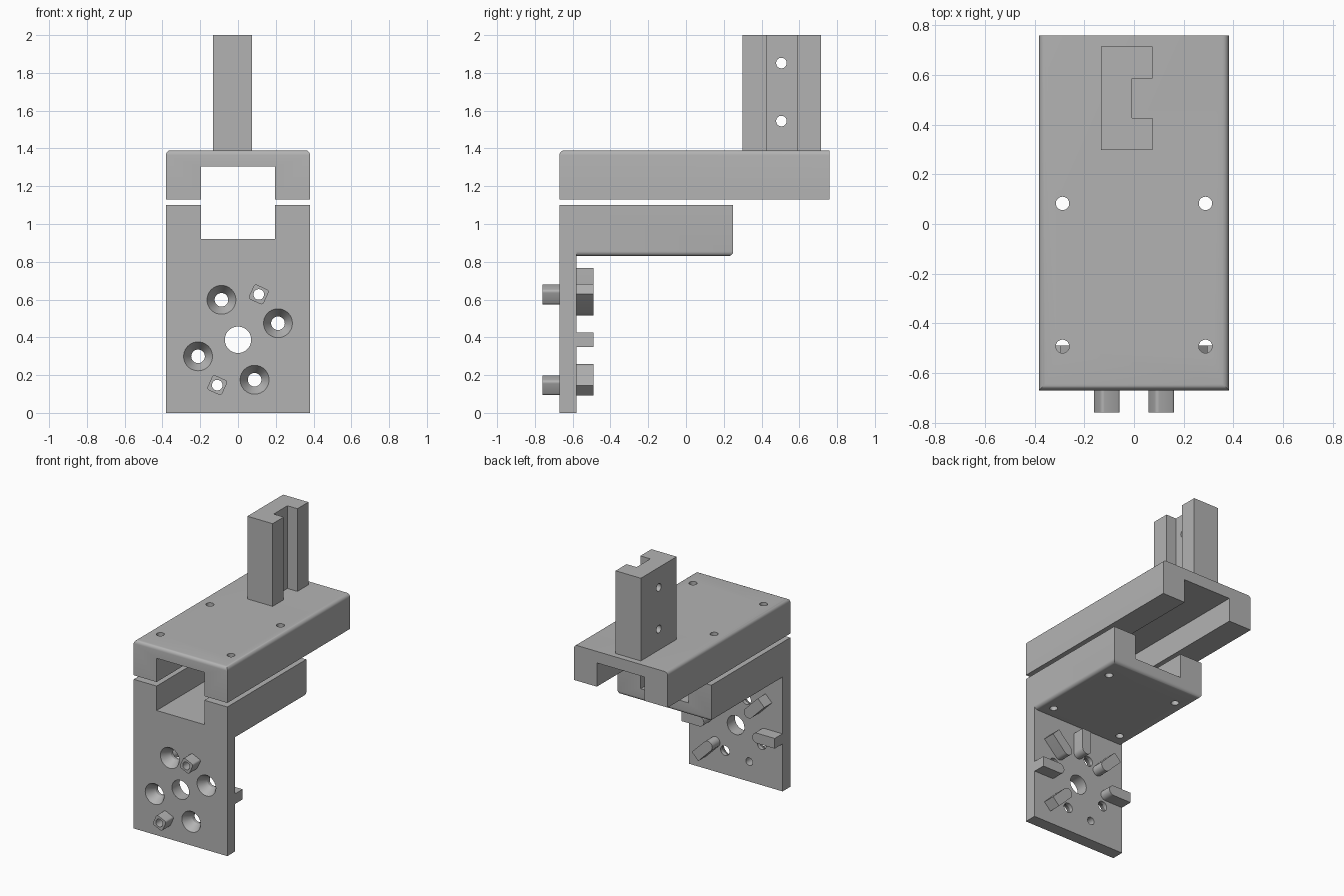
import bpy, bmesh, math
from mathutils import Matrix, Vector

cube = bpy.data.objects.get("Cube")
if cube:
    bpy.data.objects.remove(cube, do_unlink=True)

grey = bpy.data.materials.new("plain_grey")
grey.use_nodes = True
COLOUR = (0.45, 0.45, 0.45, 1)
grey.diffuse_color = COLOUR
grey.node_tree.nodes["Principled BSDF"].inputs["Base Color"].default_value = COLOUR


def finish(name, bm):
    bmesh.ops.recalc_face_normals(bm, faces=bm.faces)
    mesh = bpy.data.meshes.new(name)
    bm.to_mesh(mesh)
    bm.free()
    mesh.materials.append(grey)
    obj = bpy.data.objects.new(name, mesh)
    bpy.context.collection.objects.link(obj)
    return obj


def prism(name, points, axis, lo, hi, bevel=None, radius=0.025, segments=5):
    """Extrude a 2D outline along an axis; round the edges the bevel rule picks."""
    place = {"X": lambda a, b, d: (d, a, b),
             "Y": lambda a, b, d: (a, d, b),
             "Z": lambda a, b, d: (a, b, d)}[axis]
    bm = bmesh.new()
    face = bm.faces.new([bm.verts.new(place(a, b, lo)) for a, b in points])
    ext = bmesh.ops.extrude_face_region(bm, geom=[face])
    moved = [v for v in ext["geom"] if isinstance(v, bmesh.types.BMVert)]
    bmesh.ops.translate(bm, verts=moved, vec=Vector(place(0, 0, hi - lo)))
    bmesh.ops.recalc_face_normals(bm, faces=bm.faces)
    if bevel:
        edges = [e for e in bm.edges if bevel(e.verts[0].co, e.verts[1].co)]
        bmesh.ops.bevel(bm, geom=edges, offset=radius, segments=segments,
                        profile=0.5, affect="EDGES")
    return finish(name, bm)


def cylinder(axis, centre, r1, depth, r2=None):
    """Cutter centred on a point; r1 is the end at the low side of the axis."""
    turn = {"X": Matrix.Rotation(math.pi / 2, 4, "Y"),
            "Y": Matrix.Rotation(-math.pi / 2, 4, "X"),
            "Z": Matrix.Identity(4)}[axis]
    bm = bmesh.new()
    bmesh.ops.create_cone(bm, cap_ends=True, segments=40, radius1=r1,
                          radius2=r1 if r2 is None else r2, depth=depth,
                          matrix=Matrix.Translation(centre) @ turn)
    return finish("cutter", bm)


def combine(obj, other, operation="DIFFERENCE"):
    mod = obj.modifiers.new("combine", "BOOLEAN")
    mod.operation, mod.solver, mod.object = operation, "EXACT", other
    bpy.ops.object.select_all(action="DESELECT")
    bpy.context.view_layer.objects.active = obj
    obj.select_set(True)
    bpy.ops.object.modifier_apply(modifier=mod.name)
    bpy.data.objects.remove(other, do_unlink=True)


def smooth(obj):
    bpy.ops.object.select_all(action="DESELECT")
    bpy.context.view_layer.objects.active = obj
    obj.select_set(True)
    bpy.ops.object.shade_smooth_by_angle(angle=math.radians(30))


W, SLOT = 0.382, 0.195          # half widths of the body and of the channel
FRONT, PLATE_BACK = -0.67, -0.58


def channel(outer, floor, rim):
    return [(-W, outer), (W, outer), (W, rim), (SLOT, rim),
            (SLOT, floor), (-SLOT, floor), (-SLOT, rim), (-W, rim)]


def rounded_at(z, sharp_y):
    """Pick edges at height z, leaving the one at sharp_y alone."""
    def rule(a, b):
        level = abs(a.z - z) < 1e-4 and abs(b.z - z) < 1e-4
        return level and not (abs(a.y - sharp_y) < 1e-4 and abs(b.y - sharp_y) < 1e-4)
    return rule


# Upper and lower channel blocks, and the upright plate joined to the lower one
upper = prism("upper_channel", channel(1.39, 1.305, 1.13), "Y", FRONT, 0.76,
              rounded_at(1.39, 0.76))
bracket = prism("lower_bracket", channel(0, 0.92, 1.10), "Y", FRONT, PLATE_BACK)
shelf = prism("shelf", channel(0.83, 0.92, 1.10), "Y", -0.62, 0.25,
              rounded_at(0.83, -0.62))
combine(bracket, shelf, "UNION")

# Screw holes through both blocks
for x in (-0.288, 0.288):
    for y in (-0.493, 0.083):
        combine(upper, cylinder("Z", (x, y, 1.3), 0.027, 0.6))
        combine(bracket, cylinder("Z", (x, y, 0.95), 0.027, 0.6))

# Round hole pattern in the upright plate
HUB = 0.387


def polar(r, degrees, y):
    a = math.radians(degrees)
    return Vector((r * math.cos(a), y, HUB + r * math.sin(a)))


combine(bracket, cylinder("Y", (0, -0.62, HUB), 0.07, 0.3))
for k in range(4):
    angle = 22.5 + 90 * k
    combine(bracket, cylinder("Y", polar(0.229, angle, -0.62), 0.036, 0.3))
    combine(bracket, cylinder("Y", polar(0.229, angle, -0.65), 0.092, 0.09, 0.036))

# Square hollow pegs on the front
for name, angle in (("upper_peg", 65.4), ("lower_peg", 245.4)):
    centre = polar(0.264, angle, -0.65)
    corners = [polar(0.0605, angle + 45 + 90 * k, 0) for k in range(4)]
    outline = [(centre.x + c.x, centre.z + c.z - HUB) for c in corners]
    peg = prism(name, outline, "Y", -0.76, FRONT,
                lambda a, b: abs(a.y - b.y) > 0.05, 0.014, 4)
    for part in (peg, bracket):
        combine(part, cylinder("Y", centre, 0.028, 0.4))
    smooth(peg)

# Radial ribs with a round inner end on the back of the plate
HALF, INNER, OUTER = 0.0375, 0.235, 0.381
local = [(OUTER, -HALF), (OUTER, HALF)]
for k in range(13):
    t = math.pi / 2 + math.pi * k / 12
    local.append((INNER + HALF * math.cos(t), HALF * math.sin(t)))
for i, degrees in enumerate((-45, 0, 45, 90, 135, 180)):
    c, s = math.cos(math.radians(degrees)), math.sin(math.radians(degrees))
    outline = [(u * c - v * s, HUB + u * s + v * c) for u, v in local]
    smooth(prism(f"rib_{i + 1}", outline, "Y", PLATE_BACK, -0.49))

# Upright post with a groove on its left side and two cross holes
post = prism("post", [(-0.132, 0.298), (0.074, 0.298), (0.074, 0.427), (-0.008, 0.427),
                      (-0.008, 0.587), (0.074, 0.587), (0.074, 0.715), (-0.132, 0.715)],
             "Z", 1.39, 2.0)
for z in (1.545, 1.852):
    combine(post, cylinder("X", (0, 0.505, z), 0.028, 0.6))

for part in (upper, bracket, post):
    smooth(part)
